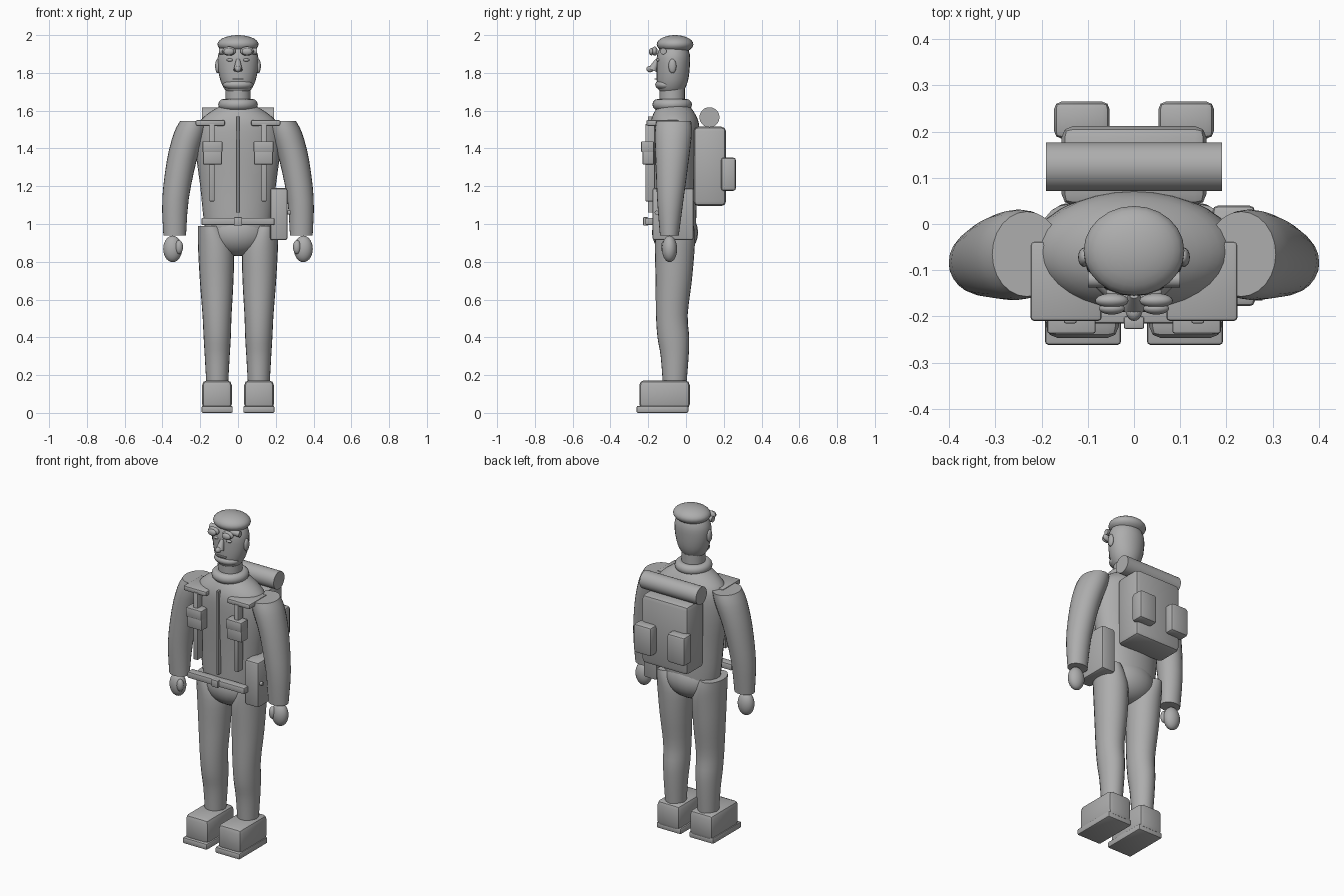
import bpy, bmesh, math
from mathutils import Matrix, Vector

if "Cube" in bpy.data.objects:
    bpy.data.objects.remove(bpy.data.objects["Cube"])

gray = bpy.data.materials.new("plain_gray")
gray.diffuse_color = (0.42, 0.42, 0.42, 1)
gray.use_nodes = True
gray.node_tree.nodes["Principled BSDF"].inputs["Base Color"].default_value = gray.diffuse_color


def finish(name, bm, angle=35):
    """Turn a bmesh into a named, smooth shaded object."""
    bmesh.ops.recalc_face_normals(bm, faces=bm.faces)
    me = bpy.data.meshes.new(name)
    bm.to_mesh(me)
    bm.free()
    me.materials.append(gray)
    ob = bpy.data.objects.new(name, me)
    bpy.context.collection.objects.link(ob)
    bpy.ops.object.select_all(action='DESELECT')
    ob.select_set(True)
    bpy.context.view_layer.objects.active = ob
    bpy.ops.object.shade_smooth_by_angle(angle=math.radians(angle))
    return ob


def box(name, x, y, z, bevel=0.006, seg=2):
    """Box from (min, max) pairs, with bevelled edges."""
    bm = bmesh.new()
    size = [b - a for a, b in (x, y, z)]
    mid = [(a + b) / 2 for a, b in (x, y, z)]
    bmesh.ops.create_cube(bm, size=1, matrix=Matrix.Translation(mid) @ Matrix.Diagonal((*size, 1)))
    if bevel:
        bmesh.ops.bevel(bm, geom=bm.edges[:], offset=bevel, segments=seg, profile=0.5, affect='EDGES')
    return finish(name, bm, 30)


def ball(name, center, radii, tilt=0, u=24, v=14):
    bm = bmesh.new()
    m = Matrix.Translation(center) @ Matrix.Rotation(tilt, 4, 'X') @ Matrix.Diagonal((*radii, 1))
    bmesh.ops.create_uvsphere(bm, u_segments=u, v_segments=v, radius=1, matrix=m)
    return finish(name, bm, 60)


def rod(name, a, b, r1, r2=None, sides=24):
    a, b = Vector(a), Vector(b)
    bm = bmesh.new()
    m = Matrix.Translation((a + b) / 2) @ (b - a).to_track_quat('Z', 'Y').to_matrix().to_4x4()
    bmesh.ops.create_cone(bm, cap_ends=True, segments=sides, radius1=r1,
                          radius2=r1 if r2 is None else r2, depth=(b - a).length, matrix=m)
    return finish(name, bm)


def loft(name, rings, sides=24, sub=3):
    """Skin ellipses (z, cx, cy, rx, ry), smoothly interpolated between."""
    fine = []
    for i in range(len(rings) - 1):
        p = [Vector(rings[max(0, min(len(rings) - 1, i + k))]) for k in (-1, 0, 1, 2)]
        for s in range(sub):
            t = s / sub
            fine.append(0.5 * (2 * p[1] + (p[2] - p[0]) * t
                        + (2 * p[0] - 5 * p[1] + 4 * p[2] - p[3]) * t * t
                        + (3 * p[1] - p[0] - 3 * p[2] + p[3]) * t ** 3))
    fine.append(Vector(rings[-1]))
    bm = bmesh.new()
    loops = []
    for z, cx, cy, rx, ry in fine:
        loops.append([bm.verts.new((cx + rx * math.cos(a), cy + ry * math.sin(a), z))
                      for a in (2 * math.pi * k / sides for k in range(sides))])
    for lo, hi in zip(loops, loops[1:]):
        for k in range(sides):
            n = (k + 1) % sides
            bm.faces.new((lo[k], lo[n], hi[n], hi[k]))
    bm.faces.new(loops[0])
    bm.faces.new(loops[-1])
    return finish(name, bm, 50)


def torus(name, center, major, minor, n=28, m=12):
    bm = bmesh.new()
    grid = [[bm.verts.new((center[0] + (major + minor * math.cos(b)) * math.cos(a),
                           center[1] + (major + minor * math.cos(b)) * math.sin(a),
                           center[2] + minor * math.sin(b)))
             for b in (2 * math.pi * j / m for j in range(m))]
            for a in (2 * math.pi * i / n for i in range(n))]
    for i in range(n):
        for j in range(m):
            i2, j2 = (i + 1) % n, (j + 1) % m
            bm.faces.new((grid[i][j], grid[i2][j], grid[i2][j2], grid[i][j2]))
    return finish(name, bm, 80)


# Trunk, pelvis and neck
loft("jacket", [(0.98, 0, -0.06, 0.175, 0.112), (1.05, 0, -0.06, 0.185, 0.115),
                (1.2, 0, -0.06, 0.2, 0.12), (1.4, 0, -0.06, 0.225, 0.13),
                (1.52, 0, -0.06, 0.215, 0.13), (1.58, 0, -0.062, 0.165, 0.112),
                (1.63, 0, -0.065, 0.085, 0.08)], sides=32)
ball("pelvis", (0, -0.058, 0.955), (0.165, 0.122, 0.125))
rod("neck", (0, -0.073, 1.6), (0, -0.073, 1.715), 0.067)
torus("collar", (0, -0.073, 1.632), 0.075, 0.03)

# Head and face
loft("head", [(1.69, 0, -0.078, 0.05, 0.05), (1.715, 0, -0.077, 0.072, 0.07),
              (1.76, 0, -0.072, 0.093, 0.083), (1.83, 0, -0.068, 0.107, 0.088),
              (1.9, 0, -0.066, 0.104, 0.086), (1.96, 0, -0.064, 0.07, 0.06)])
ball("chin", (0, -0.108, 1.737), (0.078, 0.055, 0.032))
ball("beret", (0, -0.058, 1.951), (0.109, 0.097, 0.049))
rod("nose_bridge", (0, -0.152, 1.87), (0, -0.178, 1.815), 0.01, 0.024, 16)
ball("nose_tip", (0, -0.19, 1.82), (0.017, 0.02, 0.017), u=16, v=10)
box("mouth", (-0.03, 0.03), (-0.166, -0.15), (1.764, 1.771), 0.002, 1)

# Goggles pushed up on the forehead
rod("goggle_band", (-0.1, -0.12, 1.915), (0.1, -0.12, 1.915), 0.017)

for s, side in ((-1, "left"), (1, "right")):
    def sx(a, b):
        return tuple(sorted((s * a, s * b)))

    ball(side + "_ear", (s * 0.108, -0.072, 1.836), (0.013, 0.021, 0.038), u=16, v=10)
    ball(side + "_eye", (s * 0.043, -0.148, 1.868), (0.018, 0.01, 0.008), u=16, v=8)
    ball(side + "_goggle_rim", (s * 0.048, -0.166, 1.915), (0.036, 0.016, 0.024))
    ball(side + "_goggle_lens", (s * 0.048, -0.183, 1.912), (0.028, 0.013, 0.019))

    # Arm and hand
    loft(side + "_arm", [(0.94, s * 0.335, -0.088, 0.06, 0.05), (1.13, s * 0.331, -0.083, 0.07, 0.07),
                         (1.34, s * 0.297, -0.073, 0.079, 0.088), (1.48, s * 0.255, -0.067, 0.085, 0.098),
                         (1.545, s * 0.232, -0.065, 0.075, 0.092)])
    ball(side + "_hand", (s * 0.346, -0.087, 0.868), (0.05, 0.04, 0.07))
    ball(side + "_thumb", (s * 0.312, -0.112, 0.878), (0.021, 0.02, 0.037), u=16, v=10)

    # Leg and boot
    loft(side + "_leg", [(0.16, s * 0.11, -0.06, 0.058, 0.063), (0.3, s * 0.11, -0.06, 0.066, 0.074),
                         (0.4, s * 0.11, -0.067, 0.072, 0.084), (0.52, s * 0.111, -0.075, 0.077, 0.084),
                         (0.7, s * 0.113, -0.065, 0.089, 0.096), (0.86, s * 0.117, -0.06, 0.094, 0.105),
                         (0.94, s * 0.132, -0.058, 0.081, 0.105), (0.99, s * 0.147, -0.058, 0.065, 0.1)])
    box(side + "_boot", sx(0.033, 0.19), (-0.247, 0.02), (0.02, 0.172), 0.025, 2)
    box(side + "_sole", sx(0.028, 0.193), (-0.262, 0.012), (0, 0.037), 0.008, 2)

    # Harness: shoulder plate, strap, pouch with flap
    box(side + "_shoulder_plate", sx(0.07, 0.224), (-0.21, -0.038), (1.52, 1.55), 0.008)
    box(side + "_strap", sx(0.124, 0.152), (-0.215, -0.165), (1.12, 1.53), 0.004)
    box(side + "_pouch", sx(0.085, 0.185), (-0.23, -0.17), (1.315, 1.4), 0.005)
    box(side + "_pouch_flap", sx(0.083, 0.188), (-0.237, -0.17), (1.38, 1.438), 0.005)

    # Backpack side pocket
    box(side + "_pack_pocket", sx(0.053, 0.173), (0.185, 0.265), (1.175, 1.352), 0.016, 2)

# Zip, belt and buckle
box("zip", (-0.008, 0.008), (-0.202, -0.17), (1.06, 1.57), 0.002, 1)
box("belt", (-0.193, 0.193), (-0.215, -0.165), (0.995, 1.033), 0.006)
box("buckle", (-0.022, 0.022), (-0.227, -0.2), (0.992, 1.036), 0.004)

# Hip holster with its stud
box("holster", (0.17, 0.262), (-0.178, 0.04), (0.915, 1.19), 0.012, 2)
rod("holster_stud", (0.25, -0.155, 1.06), (0.278, -0.155, 1.06), 0.011, sides=16)

# Backpack and bedroll
box("backpack", (-0.157, 0.157), (0.04, 0.212), (1.095, 1.515), 0.025, 2)
rod("bedroll", (-0.191, 0.124, 1.565), (0.191, 0.124, 1.565), 0.053, sides=32)
